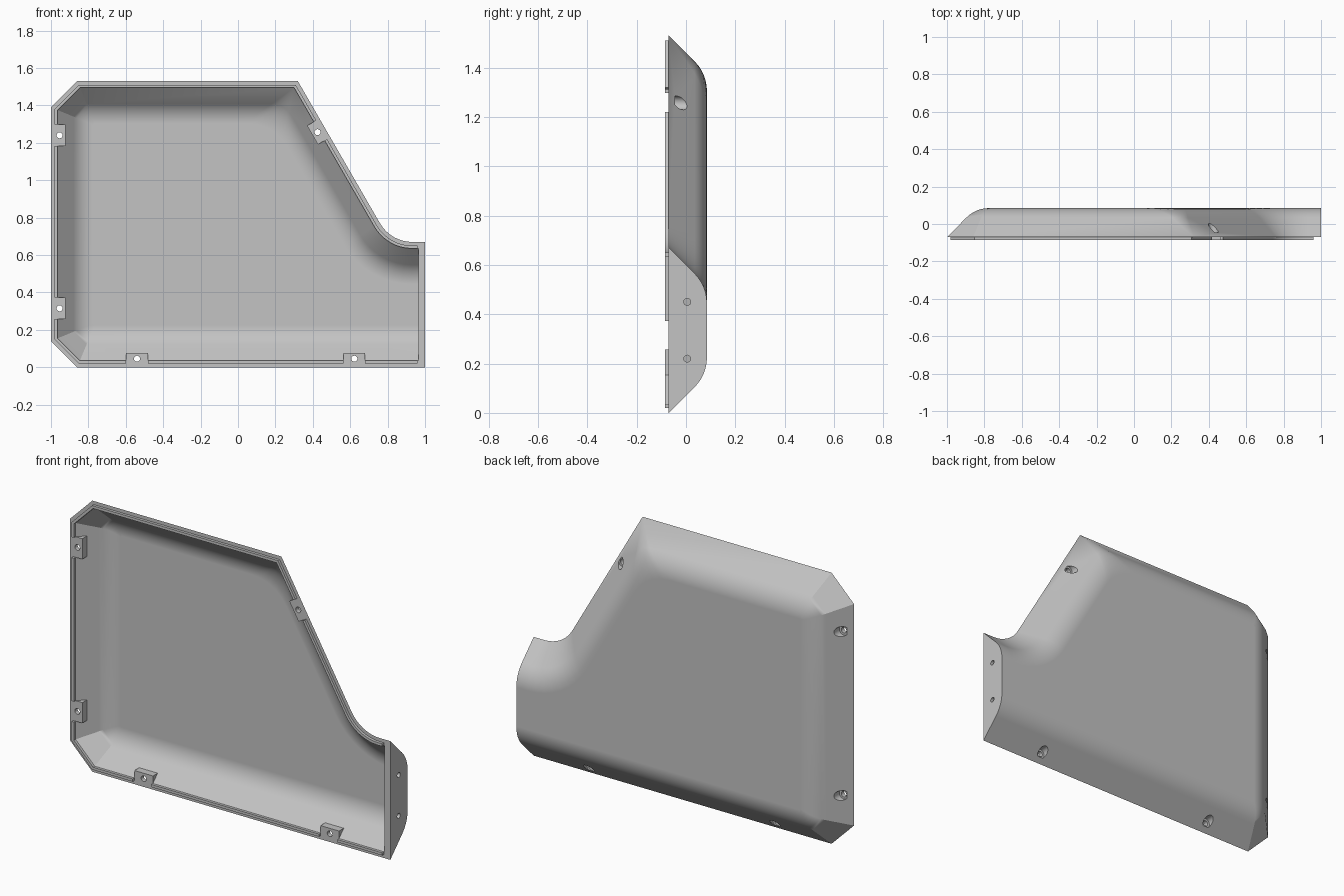
import bpy, bmesh, math
from mathutils import Vector, Matrix

cube = bpy.data.objects.get("Cube")
if cube:
    bpy.data.objects.remove(cube, do_unlink=True)

FRONT, LIP_FRONT, WALL = -0.07, -0.085, 0.035

grey = bpy.data.materials.new("light_grey")
grey.use_nodes = True
colour = (0.55, 0.55, 0.55, 1)
grey.diffuse_color = colour
grey.node_tree.nodes["Principled BSDF"].inputs["Base Color"].default_value = colour

# Outline in x, z: counterclockwise from the top of the straight end wall
arc = [math.radians(-90 - 60 * i / 8) for i in range(9)]
outline = [Vector((1, 0.67))]
outline += [Vector((0.932 + 0.2 * math.cos(a), 0.87 + 0.2 * math.sin(a))) for a in arc]
SHOULDER = len(outline)
outline += [Vector(p) for p in ((0.32, 1.53), (-0.86, 1.53), (-1, 1.39),
                                (-1, 0.14), (-0.86, 0), (1, 0))]


def ring(d, end):
    """Outline moved inward by d, and by end at the straight end wall."""
    n = len(outline)
    normals = []
    for i in range(n):
        e = (outline[(i + 1) % n] - outline[i]).normalized()
        normals.append(Vector((-e.y, e.x)))
    dist = [d] * (n - 1) + [end]
    pts = []
    for i, p in enumerate(outline):
        a, b, da, db = normals[i - 1], normals[i], dist[i - 1], dist[i]
        det = a.x * b.y - a.y * b.x
        pts.append(p + Vector((da * b.y - db * a.y, a.x * db - b.x * da)) / det)
    # The shoulder corner gets rounder further in
    c = pts[SHOULDER]
    t = max(0, d - WALL) * 0.8
    p0 = c + (pts[SHOULDER - 1] - c).normalized() * t
    p1 = c + (pts[SHOULDER + 1] - c).normalized() * t
    curve = [p0 * (1 - s) ** 2 + c * 2 * s * (1 - s) + p1 * s * s
             for s in (0, 0.2, 0.4, 0.6, 0.8, 1)]
    return pts[:SHOULDER] + curve + pts[SHOULDER + 1:]


def finish(bm, name):
    bmesh.ops.remove_doubles(bm, verts=bm.verts, dist=1e-5)
    bmesh.ops.recalc_face_normals(bm, faces=bm.faces)
    mesh = bpy.data.meshes.new(name)
    bm.to_mesh(mesh)
    bm.free()
    mesh.materials.append(grey)
    obj = bpy.data.objects.new(name, mesh)
    bpy.context.collection.objects.link(obj)
    return obj


def prism(name, bottom, top):
    """Solid between two matching loops of 3D points."""
    bm = bmesh.new()
    a = [bm.verts.new(p) for p in bottom]
    b = [bm.verts.new(p) for p in top]
    bm.faces.new(a)
    bm.faces.new(b)
    for i in range(len(a)):
        bm.faces.new((a[i - 1], a[i], b[i], b[i - 1]))
    return finish(bm, name)


def cylinder(name, centre, radius, length, axis):
    bm = bmesh.new()
    turn = Matrix.Rotation(math.pi / 2, 4, axis)
    bmesh.ops.create_cone(bm, cap_ends=True, segments=24, radius1=radius, radius2=radius,
                          depth=length, matrix=Matrix.Translation(centre) @ turn)
    return finish(bm, name)


def boolean(obj, other, operation):
    mod = obj.modifiers.new(operation, 'BOOLEAN')
    mod.operation, mod.solver, mod.object = operation, 'EXACT', other
    bpy.context.view_layer.objects.active = obj
    bpy.ops.object.modifier_apply(modifier=mod.name)
    bpy.data.objects.remove(other, do_unlink=True)


# Shell: rings from the outer back, round the rim, to the inner floor
def fillet(r):
    angles = [math.radians(7.5 * i) for i in range(7)]
    return [(0.225 - r * math.sin(a), LIP_FRONT + r * math.cos(a)) for a in angles]


profile = [(d, y, 0) for d, y in fillet(0.17)] + [(0, FRONT, 0), (WALL, FRONT, WALL)]
profile += [(d, y, WALL) for d, y in reversed(fillet(0.145))]
bm = bmesh.new()
loops = [[bm.verts.new((p.x, y, p.y)) for p in ring(d, end)] for d, y, end in profile]
bm.faces.new(loops[0])
bm.faces.new(loops[-1])
for a, b in zip(loops, loops[1:]):
    for i in range(len(a)):
        bm.faces.new((a[i - 1], a[i], b[i], b[i - 1]))
shell = finish(bm, "shell")

# Raised locating lip along the rim, open at the end wall
path = ring(0.02, 0.04) + ring(WALL, 0.04)[::-1]
lip = prism("locating_lip", [(p.x, FRONT + 0.004, p.y) for p in path],
            [(p.x, LIP_FRONT, p.y) for p in path])

# Screw tabs: point on the outline and inward direction
slant = Vector((-math.sin(math.pi / 3), -0.5))
tabs = [(Vector((-1, 0.315)), Vector((1, 0))),
        (Vector((-1, 1.24)), Vector((1, 0))),
        (Vector((-0.54, 0)), Vector((0, 1))),
        (Vector((0.622, 0)), Vector((0, 1))),
        (Vector((0.465, 1.28)), slant)]


def tab_block(name, base, inward, section):
    along = Vector((-inward.y, inward.x)) * 0.058
    sides = []
    for s in (-1, 1):
        pts = [(base + inward * d + along * s, y) for d, y in section]
        sides.append([(p.x, y, p.y) for p, y in pts])
    return prism(name, *sides)


for base, inward in tabs:
    block = tab_block("screw_tab", base, inward,
                      ((0.02, FRONT), (0.077, FRONT), (0.077, -0.01), (0.02, -0.06)))
    boolean(shell, block, 'UNION')
    gap = tab_block("lip_gap", base, inward,
                    ((-0.01, -0.1), (0.1, -0.1), (0.1, -0.05), (-0.01, -0.05)))
    boolean(lip, gap, 'DIFFERENCE')

# Screw holes with counterbores opening on the sloped sides
for base, inward in tabs:
    c = base + inward * 0.046
    boolean(shell, cylinder("bore", (c.x, 0.04, c.y), 0.028, 0.17, 'X'), 'DIFFERENCE')
    boolean(shell, cylinder("hole", (c.x, -0.06, c.y), 0.016, 0.1, 'X'), 'DIFFERENCE')

# Two holes through the end wall
for z in (0.22, 0.45):
    boolean(shell, cylinder("end_hole", (1, 0.005, z), 0.014, 0.1, 'Y'), 'DIFFERENCE')

# Smooth fillets, crisp edges
for obj in (shell, lip):
    bpy.ops.object.select_all(action='DESELECT')
    obj.select_set(True)
    bpy.context.view_layer.objects.active = obj
    bpy.ops.object.shade_smooth_by_angle(angle=math.radians(28))
    obj.modifiers.new("weighted", 'WEIGHTED_NORMAL').keep_sharp = True
